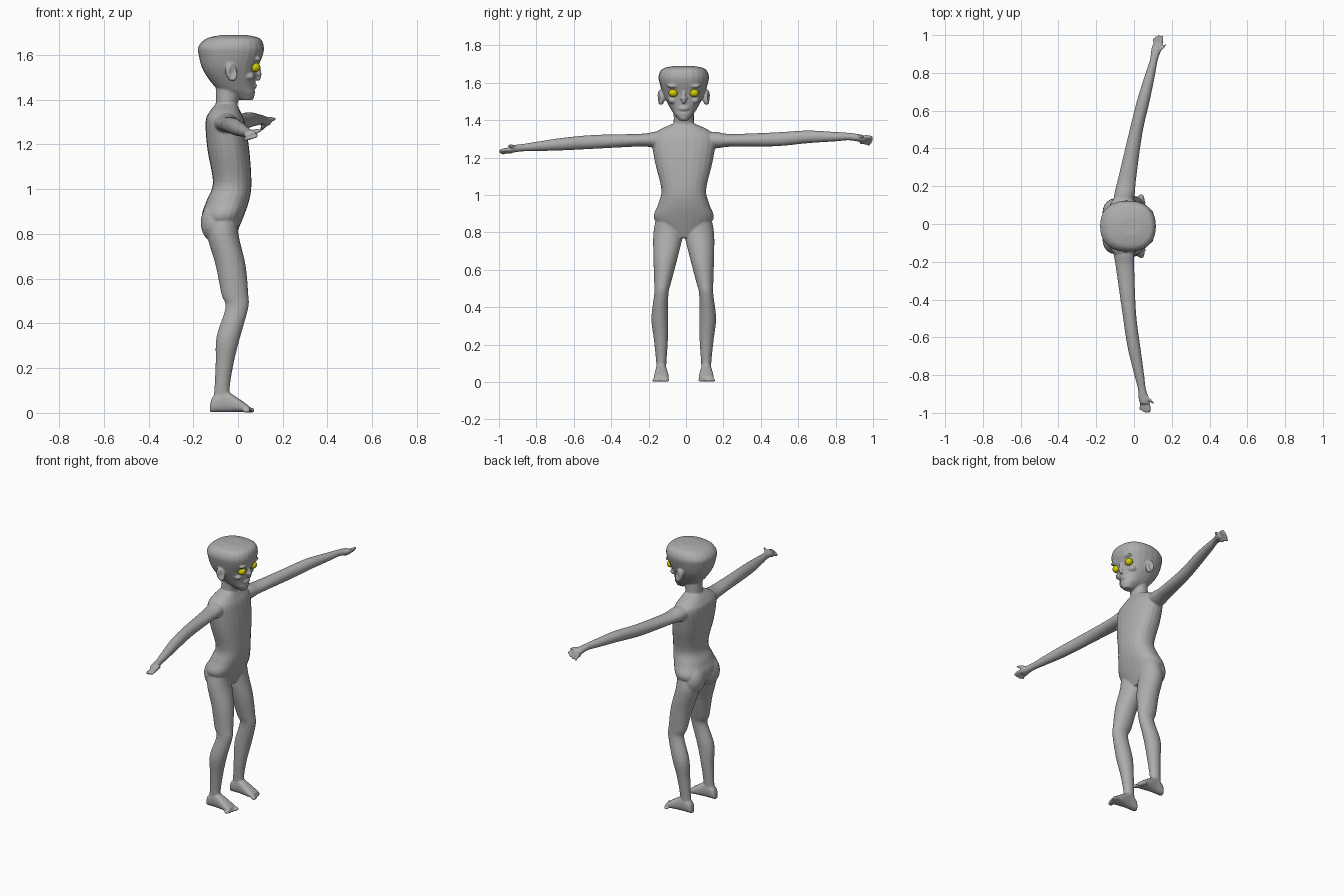
import bpy, bmesh, math
from mathutils import Vector, Matrix

if "Cube" in bpy.data.objects:
    bpy.data.objects.remove(bpy.data.objects["Cube"])

Y0 = -0.012      # body mid-plane
parts = []       # grey pieces, fused at the end


def material(name, col):
    m = bpy.data.materials.new(name)
    m.diffuse_color = (*col, 1)
    m.use_nodes = True
    m.node_tree.nodes["Principled BSDF"].inputs["Base Color"].default_value = m.diffuse_color
    return m


GREY = material("grey skin", (0.42, 0.42, 0.42))
YELLOW = material("yellow eye", (0.65, 0.62, 0.0))


def add(name, bm, mat=GREY, fuse=True):
    bmesh.ops.recalc_face_normals(bm, faces=bm.faces)
    me = bpy.data.meshes.new(name)
    bm.to_mesh(me)
    bm.free()
    me.materials.append(mat)
    ob = bpy.data.objects.new(name, me)
    bpy.context.collection.objects.link(ob)
    if fuse:
        parts.append(ob)
    for p in me.polygons:
        p.use_smooth = True
    return ob


def spline(rows, sub=5):
    """Catmull-Rom interpolation between ring rows."""
    out = []
    last = len(rows) - 1
    for i in range(last):
        p0, p1, p2, p3 = (rows[max(0, min(last, i + k))] for k in (-1, 0, 1, 2))
        for s in range(sub):
            t = s / sub
            out.append([b + t * (c - a) / 2 + t * t * (a - 2.5 * b + 2 * c - d / 2)
                        + t ** 3 * (d - a + 3 * (b - c)) / 2 for a, b, c, d in zip(p0, p1, p2, p3)])
    return out + [list(rows[last])]


def loft(name, rows, axis, power=2.0, n=24):
    """rows: (t, a, b, ra, rb), rings stacked along axis."""
    bm = bmesh.new()
    rings = []
    for t, a, b, ra, rb in spline(rows):
        ring = []
        for i in range(n):
            th = 2 * math.pi * i / n
            c, s = math.cos(th), math.sin(th)
            u = a + ra * math.copysign(abs(c) ** (2 / power), c)
            v = b + rb * math.copysign(abs(s) ** (2 / power), s)
            ring.append(bm.verts.new({'x': (t, u, v), 'y': (u, t, v), 'z': (u, v, t)}[axis]))
        rings.append(ring)
    for r, q in zip(rings, rings[1:]):
        for i in range(n):
            bm.faces.new((r[i], r[(i + 1) % n], q[(i + 1) % n], q[i]))
    bm.faces.new(rings[0])
    bm.faces.new(rings[-1])
    return add(name, bm)


def stack(name, rows, power):
    """rows: (z, back x, front x, half width) around the mid-plane."""
    return loft(name, [(z, (b + f) / 2, Y0, (f - b) / 2, w) for z, b, f, w in rows], 'z', power)


def ball(name, c, r, tilt=0, mat=GREY, fuse=True):
    bm = bmesh.new()
    bmesh.ops.create_uvsphere(bm, u_segments=20, v_segments=12, radius=1, matrix=Matrix.Translation(c)
                              @ Matrix.Rotation(tilt, 4, 'Y') @ Matrix.Diagonal((*r, 1)))
    return add(name, bm, mat, fuse)


# Torso, neck and head
stack("torso", [(1.38, -.1, -.005, .06), (1.345, -.128, .012, .135), (1.3, -.145, .03, .17),
                (1.18, -.137, .05, .155), (1.03, -.112, .06, .12), (.95, -.14, .05, .137),
                (.87, -.16, .022, .158), (.77, -.1, -.02, .07)], 2.3)
stack("neck", [(1.3, -.11, 0, .07), (1.37, -.1, -.003, .055), (1.48, -.1, .02, .055)], 2)
stack("head", [(1.398, .01, .065, .024), (1.43, -.05, .076, .05), (1.455, -.1, .074, .067),
               (1.53, -.155, .084, .107), (1.6, -.176, .111, .13), (1.64, -.176, .115, .134),
               (1.675, -.138, .097, .112), (1.69, -.07, .035, .05)], 2.35)

# Face details
ball("nose", (.083, Y0, 1.53), (.02, .012, .048), -.2)
ball("nostrils", (.086, Y0, 1.516), (.02, .019, .012))
ball("lips", (.072, Y0, 1.462), (.013, .029, .013))
ball("chin", (.056, Y0, 1.415), (.017, .026, .016))

# Leg rows: (z, x, y, radius x, radius y)
LEG = [(.9, -.06, .085, .06, .055), (.8, -.068, .083, .07, .079), (.66, -.033, .098, .067, .064),
       (.53, -.014, .113, .06, .045), (.47, -.005, .12, .051, .038), (.34, -.043, .128, .053, .045),
       (.22, -.06, .122, .04, .037), (.1, -.072, .12, .034, .027), (.03, -.072, .12, .042, .025)]
# Foot rows: (x, half height, half width)
FOOT = [(-.125, .016, .016), (-.11, .036, .026), (-.06, .048, .03), (.01, .028, .039), (.052, .013, .038)]

for s, side in ((-1, "right"), (1, "left")):
    ball(side + "_eye", (.076, Y0 + s * .056, 1.545), (.024, .025, .022), 0, YELLOW, False)
    ball(side + "_brow", (.087, Y0 + s * .055, 1.582), (.018, .036, .011))
    ball(side + "_cheek", (.05, Y0 + s * .058, 1.505), (.025, .025, .018))
    # Ear: flattened ball with a dished outer face
    ear = ball(side + "_ear", (-.03, Y0 + s * .122, 1.522), (.026, .022, .042), -.25)
    for v in ear.data.vertices:
        d = math.hypot((v.co.x + .024) / .026, (v.co.z - 1.522) / .042)
        if (v.co.y - Y0) * s > .122 and d < .65:
            v.co.y -= s * .018 * (1 - d)
    ball(side + "_buttock", (-.103, Y0 + s * .072, .85), (.064, .075, .088))
    loft(side + "_leg", [(z, x, Y0 + s * y, rx, ry) for z, x, y, rx, ry in LEG], 'z')
    loft(side + "_foot", [(x, Y0 + s * .12, h + .003, w, h) for x, h, w in FOOT], 'x', 2.4)
    for k in range(5):
        r = .0085 if k else .012
        ball(side + "_toe", (.058 - .005 * k, Y0 + s * (.09 + .0175 * k), r), (.017, r, r))

# Arms: shared thickness along the arm (reach, radius x, radius z)
THICK = [(.07, .05, .04), (.16, .054, .044), (.24, .048, .034), (.48, .036, .037), (.65, .034, .034),
         (.8, .026, .025), (.87, .021, .02), (.93, .028, .02), (.953, .024, .017)]
STATIONS = (.07, .4, .6, .88, .953)


def arm(side, s, path, index, little, thumb):
    """path: (x, z) at each station; index, little, thumb: (x, z) of finger tips."""
    def centre(y):
        i = max(k for k in range(4) if STATIONS[k] <= y)
        t = (y - STATIONS[i]) / (STATIONS[i + 1] - STATIONS[i])
        x, z = Vector(path[i]).lerp(Vector(path[i + 1]), t)
        return Vector((x, s * y, z))

    loft(side + "_arm", [(s * y, *centre(y).xz, rx, rz) for y, rx, rz in THICK], 'y')
    palm = centre(.93)
    for k in range(5):
        if k < 4:      # fanned fingers
            x, z = Vector(index).lerp(Vector(little), k / 3)
            tip = Vector((x, s * (1 - .003 * (k - .7) ** 2), z))
            root = palm.lerp(Vector((x, palm.y, z)), .6)
        else:
            tip = Vector((thumb[0], s * .95, thumb[1]))
            root = centre(.9)
        mid = root.lerp(tip, .55) + Vector((.003, 0, .004))
        loft(side + "_finger", [(p.y, p.x, p.z, r, r) for p, r in
                                ((root, .011), (mid, .0095), (root.lerp(tip, .9), .0085), (tip, .005))], 'y', 2, 12)


arm("left", 1, [(-.065, 1.295), (-.01, 1.289), (.036, 1.31), (.108, 1.312), (.126, 1.3)],
    (.147, 1.308), (.106, 1.268), (.166, 1.313))
arm("right", -1, [(-.06, 1.297), (-.034, 1.289), (-.01, 1.277), (.043, 1.252), (.058, 1.243)],
    (.08, 1.236), (.034, 1.222), (.102, 1.263))

# Fuse the grey pieces into one smooth skin
bpy.ops.object.select_all(action='DESELECT')
for ob in parts:
    ob.select_set(True)
bpy.context.view_layer.objects.active = parts[0]
bpy.ops.object.join()
body = parts[0]
body.name = "body"
fuse = body.modifiers.new("fuse", 'REMESH')
fuse.mode = 'VOXEL'
fuse.voxel_size = 0.005
fuse.use_smooth_shade = True
soften = body.modifiers.new("soften", 'SMOOTH')
soften.factor = 0.5
soften.iterations = 4
